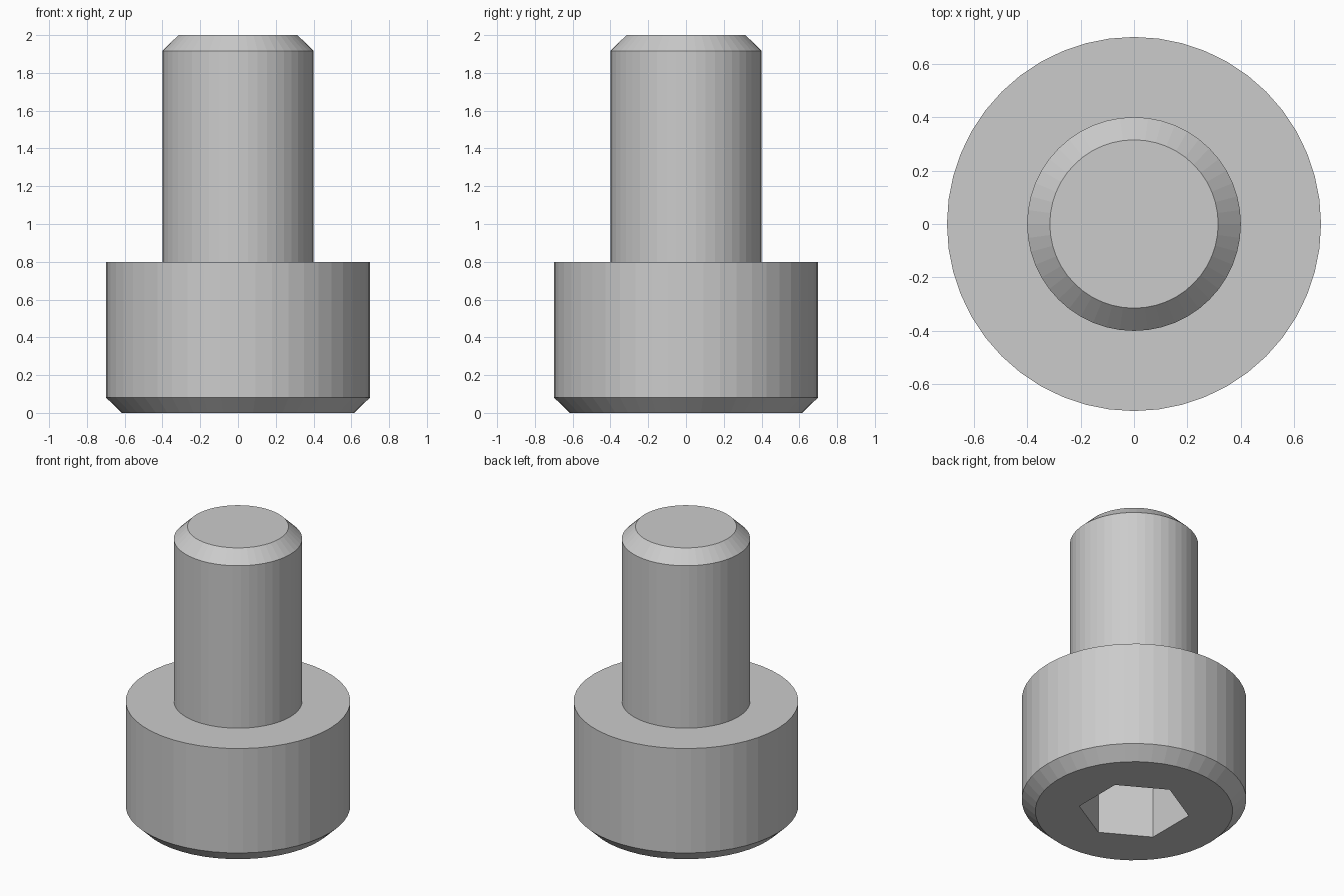
import bpy, bmesh
from math import sin, cos, tau

if "Cube" in bpy.data.objects:
    bpy.data.objects.remove(bpy.data.objects["Cube"])

SEGMENTS = 48


def lathe(name, profile, segments, start=0.0):
    """Closed solid from a list of (radius, z) rings, bottom to top."""
    bm = bmesh.new()
    rings = []
    for r, z in profile:
        rings.append([bm.verts.new((r * cos(start + tau * i / segments),
                                    r * sin(start + tau * i / segments), z))
                      for i in range(segments)])
    for low, high in zip(rings, rings[1:]):
        for i in range(segments):
            j = (i + 1) % segments
            bm.faces.new((low[i], low[j], high[j], high[i]))
    bm.faces.new(rings[0][::-1])
    bm.faces.new(rings[-1])
    bmesh.ops.recalc_face_normals(bm, faces=bm.faces[:])
    mesh = bpy.data.meshes.new(name)
    bm.to_mesh(mesh)
    bm.free()
    obj = bpy.data.objects.new(name, mesh)
    bpy.context.collection.objects.link(obj)
    return obj


# Chamfered head and shank as one turned body
bolt = lathe("cap_screw", [(0.615, 0.0), (0.70, 0.082), (0.70, 0.80),
                           (0.40, 0.80), (0.40, 1.917), (0.315, 2.0)], SEGMENTS)

# Hexagonal key socket in the underside, corners on the y axis
socket = lathe("socket_cutter", [(0.346, -0.1), (0.346, 0.40)], 6, tau / 12)
socket.hide_render = True
socket.hide_viewport = False
socket.display_type = 'WIRE'

cut = bolt.modifiers.new("hex_socket", 'BOOLEAN')
cut.operation = 'DIFFERENCE'
cut.solver = 'EXACT'
cut.object = socket
